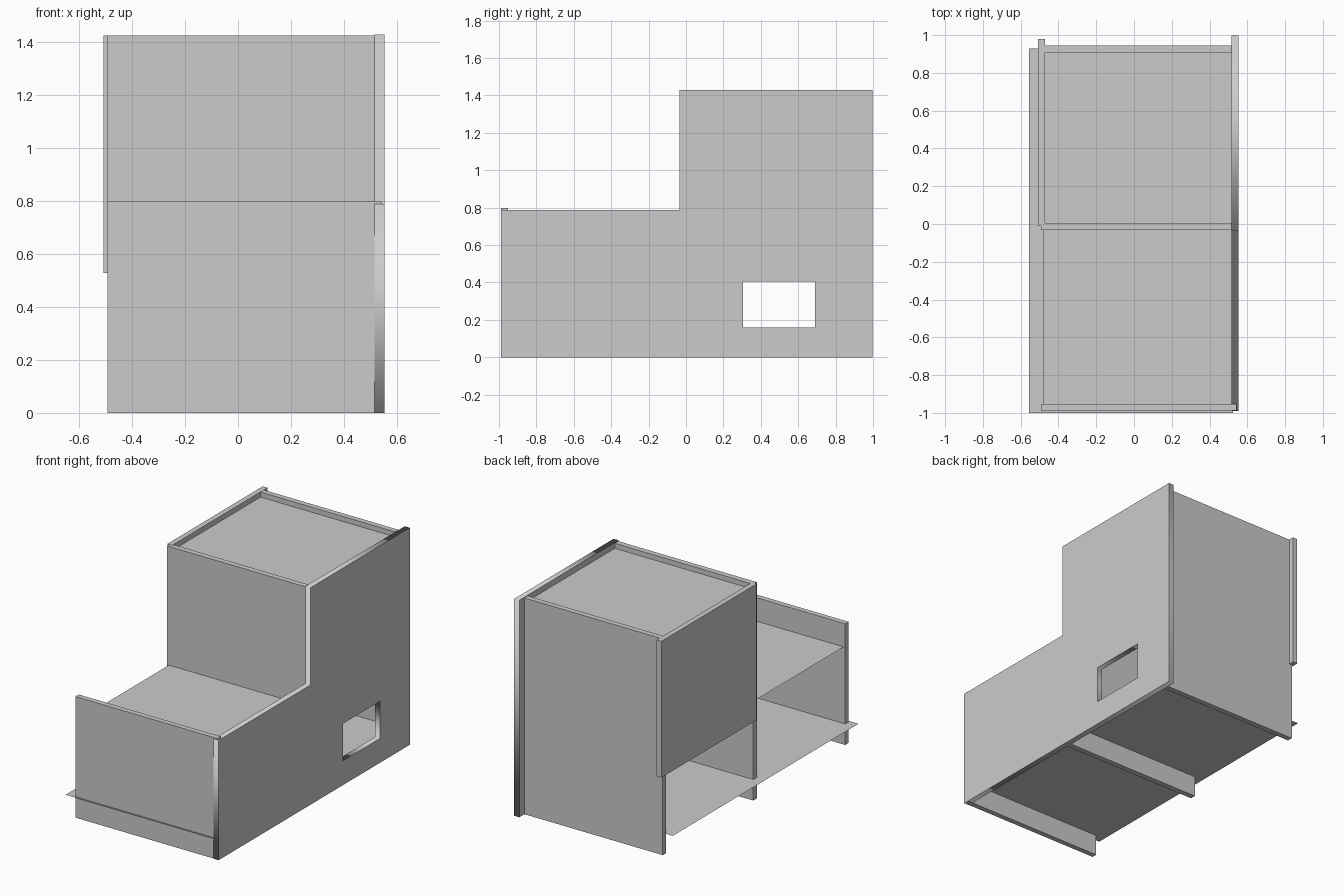
import bpy
from math import pi

if "Cube" in bpy.data.objects:
    bpy.data.objects.remove(bpy.data.objects["Cube"])


def link_mesh(name, verts, faces):
    mesh = bpy.data.meshes.new(name)
    mesh.from_pydata(verts, [], faces)
    obj = bpy.data.objects.new(name, mesh)
    bpy.context.collection.objects.link(obj)
    return obj


def board(name, x, y, z):
    """Box panel from (min, max) ranges."""
    verts = [(a, b, c) for a in x for b in y for c in z]
    faces = [(0, 1, 3, 2), (4, 6, 7, 5), (0, 4, 5, 1),
             (2, 3, 7, 6), (0, 2, 6, 4), (1, 5, 7, 3)]
    return link_mesh(name, verts, faces)


def sheet(name, x, y, z):
    """Flat single-layer sheet at height z."""
    verts = [(x[0], y[0], z), (x[1], y[0], z), (x[1], y[1], z), (x[0], y[1], z)]
    return link_mesh(name, verts, [(0, 1, 2, 3)])


def side_panel(name, outlines, x):
    """Side-view (y, z) outlines, inner ones are holes, extruded along x."""
    curve = bpy.data.curves.new(name, 'CURVE')
    curve.dimensions = '2D'
    curve.fill_mode = 'BOTH'
    curve.extrude = (x[1] - x[0]) / 2
    for pts in outlines:
        s = curve.splines.new('POLY')
        s.points.add(len(pts) - 1)
        for p, (u, v) in zip(s.points, pts):
            p.co = (u, v, 0, 1)
        s.use_cyclic_u = True
    obj = bpy.data.objects.new(name, curve)
    obj.location.x = (x[0] + x[1]) / 2
    obj.rotation_euler = (pi / 2, 0, pi / 2)
    bpy.context.collection.objects.link(obj)
    return obj


# Stepped right wall with its window opening
step = [(-0.99, 0), (0.998, 0), (0.998, 1.428), (-0.035, 1.428),
        (-0.035, 0.788), (-0.99, 0.788)]
window = [(0.305, 0.16), (0.305, 0.405), (0.69, 0.405), (0.69, 0.16)]
side_panel("right_wall", [step, window], (0.515, 0.552))

# Cross walls
board("front_wall", (-0.492, 0.543), (-0.988, -0.953), (0, 0.797))
board("middle_wall", (-0.492, 0.549), (-0.033, 0.004), (0, 1.423))
board("back_wall", (-0.492, 0.517), (0.909, 0.945), (0, 1.423))

# Upper left panel, open below
board("left_upper_panel", (-0.507, -0.472), (-0.01, 0.98), (0.528, 1.424))

# Thin floor and roof sheets
sheet("floor", (-0.555, 0.525), (-1.0, 0.93), 0.138)
sheet("lower_roof", (-0.48, 0.53), (-0.97, -0.015), 0.642)
sheet("upper_roof", (-0.49, 0.53), (-0.015, 0.93), 1.39)
